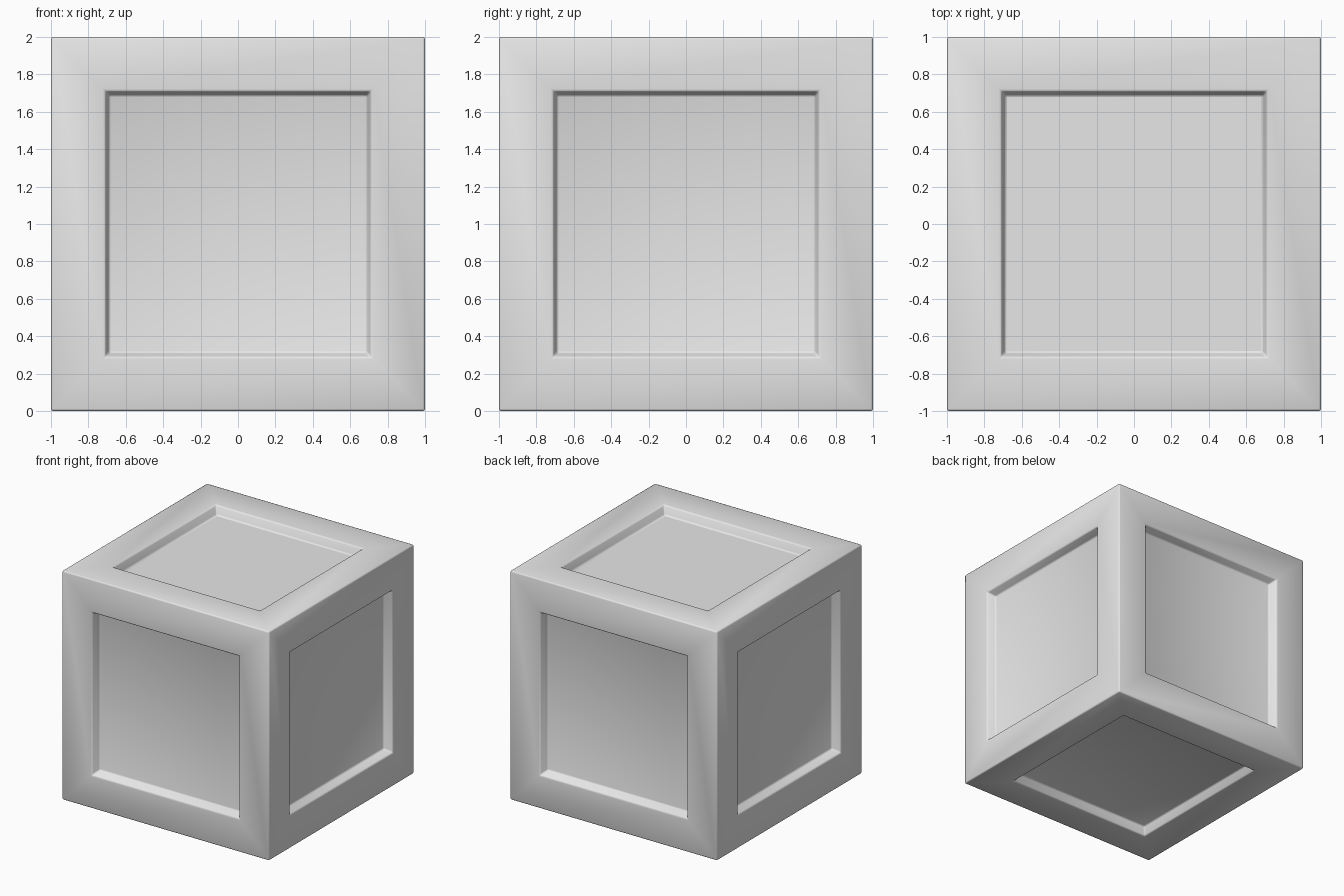
import bpy
import bmesh

old = bpy.data.objects.get("Cube")
if old:
    bpy.data.objects.remove(old, do_unlink=True)

FRAME = 0.29    # width of the border round each side
DEPTH = 0.08    # how far each panel is sunk
TAPER = 0.02    # inward lean of the recess walls
SOFT = 0.012    # edge rounding

# Plain grey material
grey = bpy.data.materials.new("plain_grey")
grey.use_nodes = True
colour = (0.8, 0.8, 0.8, 1.0)
grey.diffuse_color = colour
grey.node_tree.nodes["Principled BSDF"].inputs["Base Color"].default_value = colour

# Cube with a sunken panel on every side
bm = bmesh.new()
bmesh.ops.create_cube(bm, size=2.0)
panels = list(bm.faces)
bmesh.ops.inset_individual(bm, faces=panels, thickness=FRAME, use_even_offset=True)
bmesh.ops.inset_individual(bm, faces=panels, thickness=TAPER, depth=-DEPTH,
                           use_even_offset=True)

# Round the corners, rims and recess edges, leaving the flat frame seams alone
bm.normal_update()
hard = [e for e in bm.edges if e.calc_face_angle(0) > 0.5]
bmesh.ops.bevel(bm, geom=hard, offset=SOFT, offset_type='OFFSET', segments=2,
                profile=0.5, affect='EDGES', clamp_overlap=True)

# Smooth shading everywhere except the flat top panel
bm.normal_update()
for face in bm.faces:
    centre = face.calc_center_median()
    top_panel = centre.z > 0.8 and face.normal.z > 0.99 and face.calc_area() > 1.5
    face.smooth = not top_panel

mesh = bpy.data.meshes.new("panelled_crate")
bm.to_mesh(mesh)
bm.free()
mesh.materials.append(grey)
crate = bpy.data.objects.new("panelled_crate", mesh)
crate.location.z = 1.0
bpy.context.collection.objects.link(crate)
